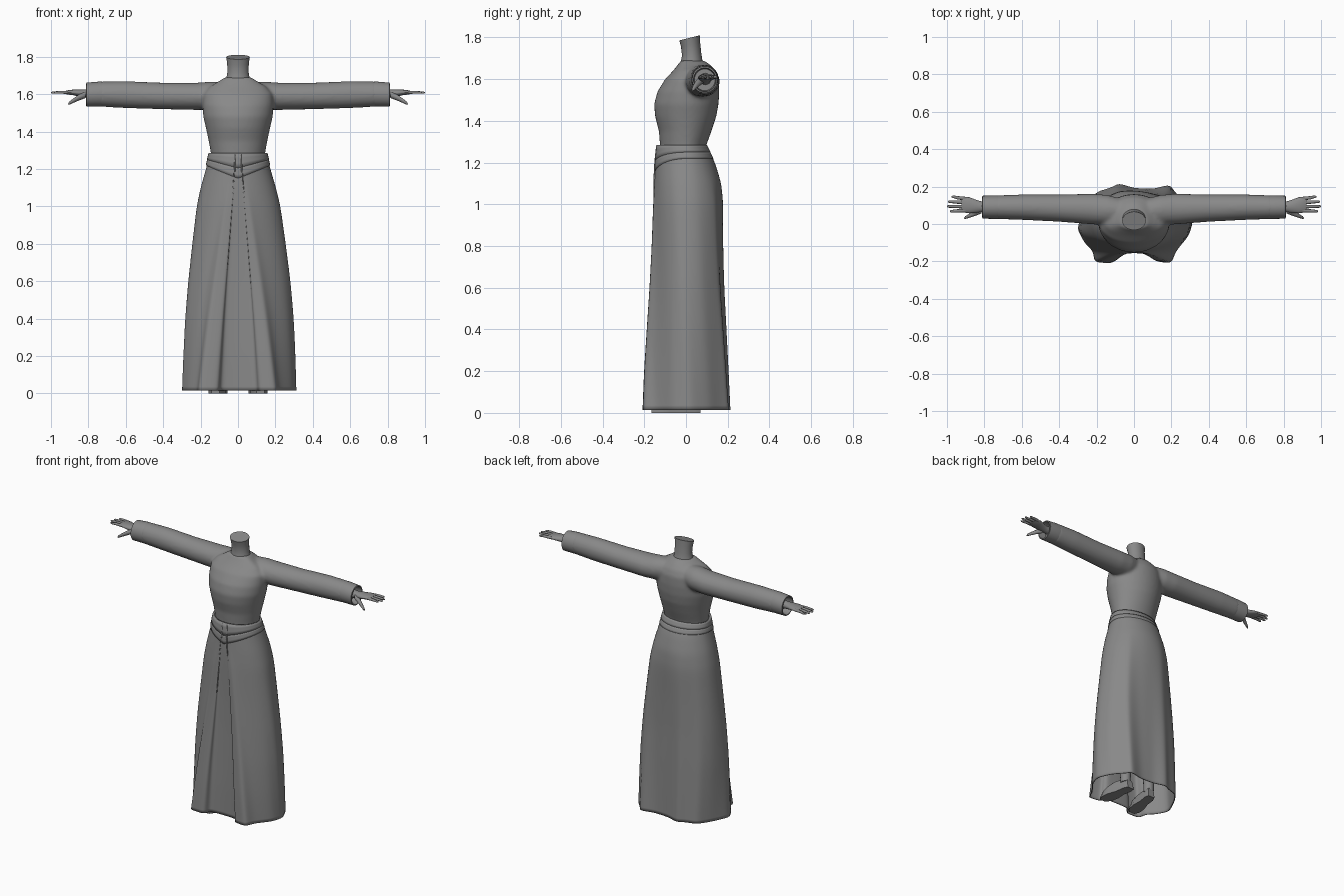
import bpy, bmesh
from math import sin, cos, pi, atan2

old = bpy.data.objects.get("Cube")
if old:
    bpy.data.objects.remove(old, do_unlink=True)

GREY = (0.25, 0.25, 0.25, 1)
mat = bpy.data.materials.new("plain grey")
mat.use_nodes = True
mat.diffuse_color = GREY
mat.node_tree.nodes["Principled BSDF"].inputs["Base Color"].default_value = GREY


def finish(name, bm, angle=0.7):
    bmesh.ops.recalc_face_normals(bm, faces=bm.faces)
    me = bpy.data.meshes.new(name)
    bm.to_mesh(me)
    bm.free()
    me.materials.append(mat)
    ob = bpy.data.objects.new(name, me)
    bpy.context.collection.objects.link(ob)
    bpy.ops.object.select_all(action="DESELECT")
    ob.select_set(True)
    bpy.context.view_layer.objects.active = ob
    bpy.ops.object.shade_smooth_by_angle(angle=angle)
    return ob


def loft(bm, rings, caps=True):
    """Skin a list of closed point rings."""
    rows = [[bm.verts.new(p) for p in ring] for ring in rings]
    n = len(rows[0])
    for a, b in zip(rows, rows[1:]):
        for i in range(n):
            j = (i + 1) % n
            bm.faces.new((a[i], a[j], b[j], b[i]))
    if caps:
        bm.faces.new(rows[0])
        bm.faces.new(rows[-1])


def loft_x(bm, sections, side=1, n=20):
    """Sections along x: (x, y, z, half depth, half height)."""
    loft(bm, [[(side * x, y + ry * cos(2 * pi * i / n), z + rz * sin(2 * pi * i / n))
               for i in range(n)] for x, y, z, ry, rz in sections])


def spot(w, front, back, angle, f=1.0):
    """Point on an oval whose front and back depths differ."""
    d = front if cos(angle) > 0 else back
    return f * w * sin(angle), -f * d * cos(angle)


def loft_z(bm, sections, n=40):
    """Sections up z: (z, half width, front depth, back depth)."""
    loft(bm, [[(*spot(w, f, b, 2 * pi * i / n), z) for i in range(n)]
              for z, w, f, b in sections])


# Bodice with both sleeves, fused into one smooth garment
bm = bmesh.new()
loft_z(bm, [(1.25, .142, .122, .09), (1.29, .146, .125, .1), (1.35, .157, .13, .122),
            (1.42, .172, .148, .145), (1.48, .186, .153, .156), (1.54, .19, .137, .16),
            (1.60, .185, .1, .158), (1.64, .15, .062, .142), (1.67, .1, .038, .115),
            (1.69, .07, .025, .085)])
sleeve = [(.05, .07, 1.60, .06, .065), (.14, .075, 1.592, .08, .075),
          (.22, .08, 1.588, .082, .073), (.4, .085, 1.59, .073, .071),
          (.6, .09, 1.597, .068, .072), (.74, .09, 1.6, .063, .067)]
for side in (1, -1):
    loft_x(bm, sleeve, side, 28)
bodice = finish("bodice", bm, pi)
mod = bodice.modifiers.new("fuse", "REMESH")
mod.mode = "VOXEL"
mod.voxel_size = 0.009
mod.use_smooth_shade = True
mod = bodice.modifiers.new("soften", "SMOOTH")
mod.factor = 0.5
mod.iterations = 8

# Hollow cuffs and hands
for side, word in ((1, "left"), (-1, "right")):
    bm = bmesh.new()
    loft_x(bm, [(.70, .09, 1.6, .06, .064), (.74, .09, 1.6, .063, .067),
                (.81, .09, 1.597, .061, .064), (.812, .09, 1.597, .054, .057),
                (.76, .09, 1.597, .05, .052)], side, 28)
    finish(word + "_cuff", bm)

    bm = bmesh.new()
    loft_x(bm, [(.74, .092, 1.6, .03, .03), (.81, .092, 1.602, .027, .022),
                (.84, .094, 1.605, .034, .02), (.88, .1, 1.609, .043, .015),
                (.915, .104, 1.609, .042, .011), (.922, .104, 1.609, .036, .008)], side)
    for k, tip in enumerate((.985, 1.0, .995, .975)):
        y0, y1 = .072 + .021 * k, .068 + .026 * k
        loft_x(bm, [(.895, y0, 1.609, .01, .009), (.945, (y0 + y1) / 2, 1.61, .009, .008),
                    (tip - .008, y1, 1.608, .007, .006), (tip, y1, 1.608, .003, .003)], side, 10)
    # Thumb, pointing forward and down
    loft_x(bm, [(.815, .075, 1.597, .018, .018), (.85, .058, 1.582, .015, .016),
                (.88, .044, 1.565, .011, .012), (.903, .034, 1.551, .007, .008),
                (.908, .032, 1.547, .003, .003)], side, 12)
    finish(word + "_hand", bm)

# Neck with a sloping cut top
bm = bmesh.new()
rings = []
for z, w, yc, ry, tilt in [(1.58, .085, .03, .07, 0), (1.64, .077, .025, .068, .1),
                           (1.675, .064, .026, .054, .1), (1.72, .056, .027, .046, .15),
                           (1.765, .058, .022, .046, .2), (1.798, .063, .017, .049, .25)]:
    rings.append([(w * sin(2 * pi * i / 32), yc - ry * cos(2 * pi * i / 32),
                   z - tilt * ry * cos(2 * pi * i / 32)) for i in range(32)])
loft(bm, rings)
finish("neck", bm)

# Skirt: oval at the waist, opening into folds at the hem
PROFILE = [(1.28, .155, .138, .1), (1.2, .175, .147, .14), (1.1, .205, .152, .17),
           (1.0, .229, .155, .18), (.8, .257, .158, .178), (.6, .282, .165, .18),
           (.4, .299, .175, .187), (.2, .308, .185, .193), (.015, .314, .19, .198)]
HEM = [(0, -.155), (.1, -.16), (.115, -.2), (.2, -.21), (.225, -.145), (.295, -.06),
       (.317, .02), (.275, .11), (.225, .165), (.19, .21), (.1, .187), (0, .192),
       (-.08, .217), (-.13, .192), (-.2, .172), (-.25, .1), (-.307, -.02),
       (-.265, -.1), (-.22, -.145), (-.21, -.205), (-.11, -.21), (-.09, -.16)]


def oval(z):
    for a, b in zip(PROFILE, PROFILE[1:]):
        if z >= b[0]:
            t = (a[0] - z) / (a[0] - b[0])
            return [p + (q - p) * t for p, q in zip(a[1:], b[1:])]
    return PROFILE[-1][1:]


w, front, back = PROFILE[-1][1:]
cage = []
for (x0, y0), (x1, y1) in zip(HEM, HEM[1:] + HEM[:1]):
    for t in (0, .5):
        x, y = x0 + (x1 - x0) * t, y0 + (y1 - y0) * t
        u, v = x / w, -y / (front if y < 0 else back)
        cage.append((atan2(u, v), (u * u + v * v) ** .5))
rings = []
for z in (1.28, 1.24, 1.2, 1.15, 1.1, 1.05, 1.0, .9, .8, .7, .6, .5, .4, .3, .2, .1, .015):
    t = max(0, (1.12 - z) / 1.105) ** .8
    ring = []
    for ang, f in cage:
        top = pi * (abs(ang) / pi) ** 1.5 * (1 if ang > 0 else -1)
        ring.append((*spot(*oval(z), top + (ang - top) * t, 1 + (f - 1) * t), z))
    rings.append(ring)
bm = bmesh.new()
loft(bm, rings, caps=False)
skirt = finish("skirt", bm, pi)
mod = skirt.modifiers.new("round", "SUBSURF")
mod.levels = mod.render_levels = 2
mod = skirt.modifiers.new("cloth", "SOLIDIFY")
mod.thickness = 0.006
mod.offset = -1


# Waistband layers, dipping to a point at the front
def band(name, top, bottom, top_dip, bottom_dip, grow):
    n = 72
    rings = []
    for s in (0, .33, .67, 1):
        ring = []
        for i in range(n):
            ang = 2 * pi * i / n
            dip = max(0, 1 - abs(sin(ang))) if cos(ang) > 0 else 0
            z = top - top_dip * dip + s * (bottom - bottom_dip * dip - top + top_dip * dip)
            x, y = spot(*oval(z), ang)
            ring.append((x * grow, y * grow, z))
        rings.append(ring)
    bm = bmesh.new()
    loft(bm, rings, caps=False)
    ob = finish(name, bm)
    mod = ob.modifiers.new("thickness", "SOLIDIFY")
    mod.thickness = 0.012
    mod.offset = -1


band("waistband_upper", 1.285, 1.25, 0, .045, 1.025)
band("waistband_lower", 1.25, 1.22, .04, .07, 1.015)

# Waist closure under the bodice
bm = bmesh.new()
loft_z(bm, [(1.26, .15, .132, .098), (1.28, .152, .134, .098)])
finish("waist_top", bm)

# Shoes and ankles beneath the hem
for side, word in ((1, "left"), (-1, "right")):
    bm = bmesh.new()
    shape = [(.07, .024), (.04, .034), (-.02, .032), (-.08, .044), (-.13, .042), (-.165, .022)]
    outline = [(side * (.095 - y * .15) + r, y) for y, r in shape]
    outline += [(side * (.095 - y * .15) - r, y) for y, r in reversed(shape)]
    loft(bm, [[(x, y, z) for x, y in outline] for z in (0, .015)])
    rings = []
    for z, s in ((.015, .94), (.04, .92), (.06, .75), (.075, .5)):
        rings.append([(side * .1 + (x - side * .1) * s, .03 + (y - .03) * s, z)
                      for x, y in outline])
    loft(bm, rings)
    finish(word + "_shoe", bm)
    bm = bmesh.new()
    loft(bm, [[(side * .095 + r * cos(i * pi / 8), .03 + r * sin(i * pi / 8), z)
               for i in range(16)] for z, r in ((.05, .032), (.15, .035), (.35, .05))])
    finish(word + "_ankle", bm)
